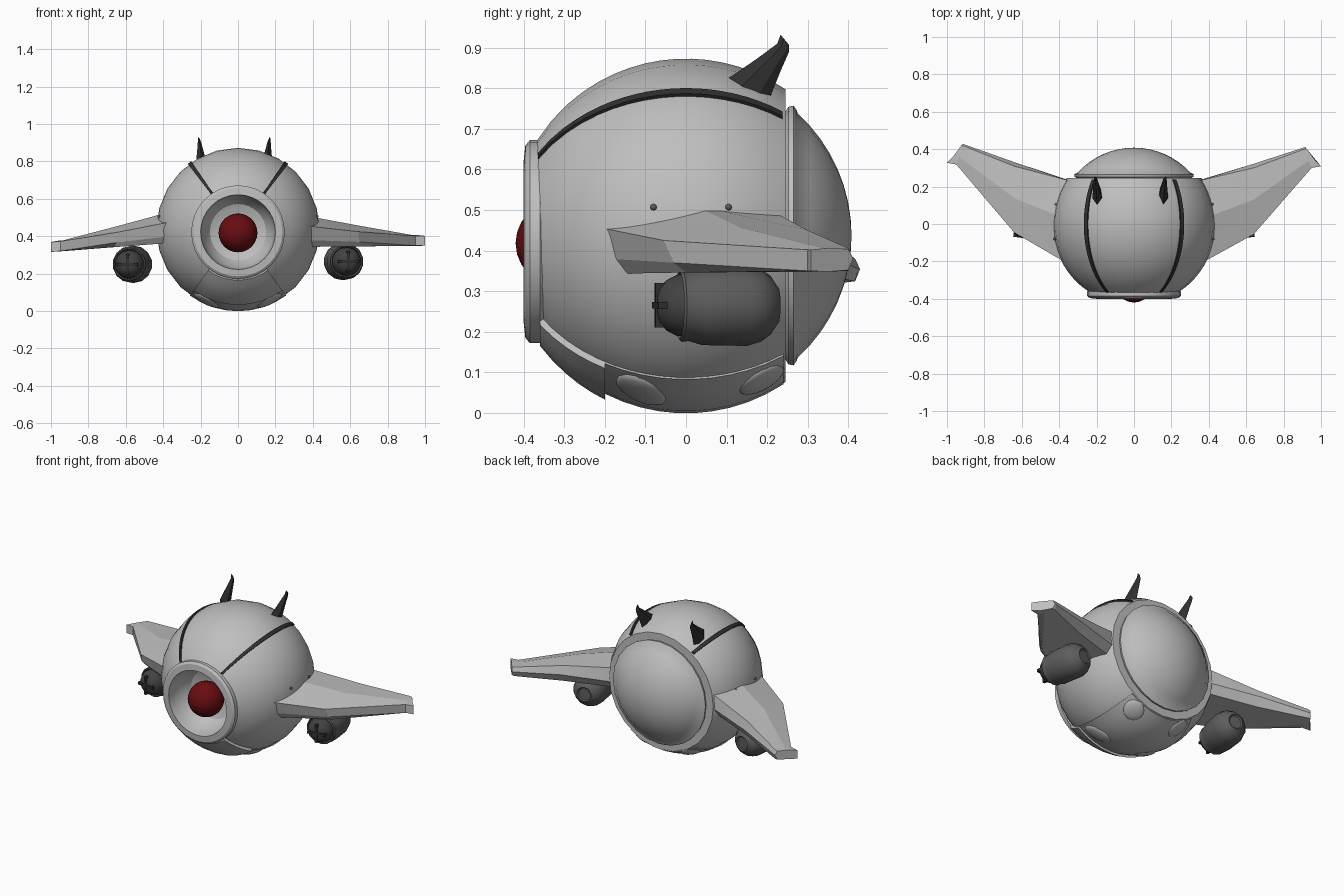
import bpy, bmesh, math
from mathutils import Matrix, Vector

if "Cube" in bpy.data.objects:
    bpy.data.objects.remove(bpy.data.objects["Cube"])

CZ = 0.437  # height of the body axis
R = 0.436   # body radius


def material(name, r, g, b):
    m = bpy.data.materials.new(name)
    m.diffuse_color = (r, g, b, 1)
    m.use_nodes = True
    m.node_tree.nodes["Principled BSDF"].inputs["Base Color"].default_value = m.diffuse_color
    return m


SHELL = material("light_grey", 0.52, 0.52, 0.52)
POD = material("dark_grey", 0.11, 0.11, 0.11)
NOSE = material("charcoal", 0.055, 0.055, 0.055)
BLACK = material("near_black", 0.03, 0.03, 0.03)
RED = material("deep_red", 0.14, 0.004, 0.006)


def finish(bm, name, mat, matrix=None, smooth=32):
    bmesh.ops.remove_doubles(bm, verts=bm.verts, dist=1e-5)
    bmesh.ops.recalc_face_normals(bm, faces=bm.faces)
    if matrix:
        bm.transform(matrix)
    me = bpy.data.meshes.new(name)
    bm.to_mesh(me)
    bm.free()
    me.materials.append(mat)
    ob = bpy.data.objects.new(name, me)
    bpy.context.collection.objects.link(ob)
    if smooth:
        bpy.ops.object.select_all(action='DESELECT')
        ob.select_set(True)
        bpy.context.view_layer.objects.active = ob
        bpy.ops.object.shade_smooth_by_angle(angle=math.radians(smooth))
    return ob


def loft(bm, rings, closed_rings=True, cap=True):
    vs = [[bm.verts.new(p) for p in ring] for ring in rings]
    n = len(vs[0])
    for a, b in zip(vs, vs[1:]):
        for i in range(n if closed_rings else n - 1):
            j = (i + 1) % n
            bm.faces.new((a[i], a[j], b[j], b[i]))
    if cap:
        bm.faces.new(vs[0])
        bm.faces.new(vs[-1])


def lathe(name, mat, profile, segs=24, center=(0, 0, CZ), turn=0, smooth=32):
    """Revolve (y, radius) points around the y axis."""
    bm = bmesh.new()
    rings = []
    for k in range(segs + 1):
        a = math.tau * k / segs + math.pi / 2
        rings.append([(r * math.cos(a), y, r * math.sin(a)) for y, r in profile])
    loft(bm, rings, closed_rings=False, cap=False)
    m = Matrix.Translation(center) @ Matrix.Rotation(turn, 4, 'Z')
    return finish(bm, name, mat, m, smooth)


def slab(name, mat, a0, a1, y0, y1, r_in, r_out, na, ny):
    """Curved plate on the body, between two angles around the y axis."""
    ys = [y0 + (y1 - y0) * i / ny for i in range(ny + 1)]
    prof = [(y, math.sqrt(r_out ** 2 - y * y)) for y in ys]
    prof += [(y, math.sqrt(r_in ** 2 - y * y)) for y in reversed(ys)]
    bm = bmesh.new()
    rings = []
    for k in range(na + 1):
        a = math.radians(a0 + (a1 - a0) * k / na)
        rings.append([(r * math.cos(a), y, r * math.sin(a)) for y, r in prof])
    loft(bm, rings)
    return finish(bm, name, mat, Matrix.Translation((0, 0, CZ)))


def ball(name, mat, center, scale, segs=16, rot=None):
    bm = bmesh.new()
    bmesh.ops.create_uvsphere(bm, u_segments=segs, v_segments=segs // 2 + 2, radius=1)
    m = Matrix.Translation(center) @ (rot or Matrix()) @ Matrix.Diagonal((*scale, 1))
    return finish(bm, name, mat, m, 60)


# Body shell, open at the front for the eye socket
ys = [-0.37 + 0.615 * i / 16 for i in range(17)]
sphere = [(y, math.sqrt(R * R - y * y)) for y in ys]
lathe("body", SHELL, [(-0.19, 0), (-0.19, 0.21)] + sphere + [(0.245, 0.29), (0.24, 0)], 24)

# Rear domed hatch with a lip
dome = [(0.408 * math.sin(t), 0.408 * math.cos(t))
        for t in [math.radians(42.5 + 47.5 * i / 8) for i in range(9)]]
dome[-1] = (0.408, 0)
lathe("rear_hatch", SHELL, [(0.235, 0), (0.235, 0.29), (0.245, 0.305), (0.252, 0.317),
                            (0.265, 0.32), (0.272, 0.31)] + dome, 24)

# Eye socket: raised ring and bowl
lathe("eye_socket", SHELL, [(-0.2, 0), (-0.2, 0.2), (-0.34, 0.235), (-0.36, 0.25), (-0.385, 0.25),
                            (-0.396, 0.237), (-0.40, 0.2), (-0.37, 0.196), (-0.30, 0.185),
                            (-0.25, 0.15), (-0.222, 0.08), (-0.215, 0)], 32, (0, 0, 0.422))
ball("eye", RED, (0, -0.316, 0.418), (0.104, 0.104, 0.104), 20)

# Dark stripes over the top, lower front plate and belly panel
for tag, a in (("right", 54), ("left", 126)):
    slab("stripe_" + tag, BLACK, a - 1.5, a + 1.5, -0.365, 0.238, 0.43, 0.441, 1, 20)
slab("chin_plate", SHELL, -126, -54, -0.36, -0.2, 0.425, 0.451, 8, 5)
slab("belly_panel", SHELL, -126, -54, -0.2, 0.24, 0.425, 0.438, 8, 10)

for s, tag in ((1, "right"), (-1, "left")):
    # Shallow belly bumps and side rivets
    for i, (y, ly) in enumerate(((-0.11, 0.08), (0.185, 0.065))):
        a = math.radians(-66)
        r = math.sqrt(R * R - y * y) - 0.008
        d = Vector((s * r * math.cos(a), y, r * math.sin(a)))
        rot = d.to_track_quat('Z', 'Y').to_matrix().to_4x4()
        ball(f"belly_bump_{tag}_{i}", SHELL, d + Vector((0, 0, CZ)), (0.06, ly, 0.018), 16, rot)
    for i, y in enumerate((-0.08, 0.105)):
        x = math.sqrt(R * R - y * y - 0.07 ** 2)
        ball(f"rivet_{tag}_{i}", POD, (s * x, y, 0.507), (0.008,) * 3, 8)

    # Wing: sections from root to flared tip, the left one drooping a little
    sections = [
        [(0.35, -0.215, 0.457), (0.35, 0.02, 0.512), (0.35, 0.232, 0.487), (0.35, 0.235, 0.40),
         (0.35, 0.2, 0.352), (0.35, -0.17, 0.343), (0.35, -0.195, 0.38)],
        [(0.64, -0.055, 0.425), (0.64, 0.13, 0.458), (0.64, 0.30, 0.45), (0.64, 0.322, 0.40),
         (0.64, 0.29, 0.35), (0.66, 0.0, 0.346), (0.65, -0.03, 0.37)],
        [(0.95, 0.30, 0.402), (0.935, 0.34, 0.406), (0.91, 0.40, 0.406), (0.905, 0.408, 0.38),
         (0.91, 0.40, 0.35), (0.935, 0.34, 0.348), (0.95, 0.30, 0.35)],
        [(1.0, 0.308, 0.402), (0.965, 0.345, 0.406), (0.925, 0.40, 0.404), (0.915, 0.412, 0.38),
         (0.925, 0.40, 0.352), (0.965, 0.345, 0.348), (1.0, 0.308, 0.35)],
    ]
    if s < 0:
        sections = [[(-x, y + 0.03 * (x - 0.35), z + 0.022 - 0.085 * (x - 0.35))
                     for x, y, z in sec] for sec in sections]
    bm = bmesh.new()
    loft(bm, sections)
    finish(bm, "wing_" + tag, SHELL, None, 12)

    # Engine pod under the wing, toed outwards
    c = (s * 0.565, 0.10, 0.265 if s > 0 else 0.25)
    turn = s * 0.15
    lathe("engine_pod_" + tag, POD, [(-0.09, 0), (-0.09, 0.078), (-0.112, 0.078), (-0.118, 0.084),
          (-0.112, 0.09), (-0.095, 0.088), (-0.06, 0.098), (0.05, 0.1), (0.085, 0.09),
          (0.11, 0.072), (0.128, 0.045), (0.122, 0.038), (0.122, 0)], 14, c, turn, 35)
    lathe("engine_nose_" + tag, NOSE, [(-0.09, 0), (-0.09, 0.078), (-0.125, 0.075), (-0.15, 0.062),
          (-0.168, 0.042), (-0.174, 0.02), (-0.174, 0)], 14, c, turn, 40)
    bm = bmesh.new()
    for size in ((0.11, 0.03, 0.016), (0.016, 0.03, 0.11)):
        bmesh.ops.create_cube(bm, size=1, matrix=Matrix.Translation((0, -0.163, 0))
                              @ Matrix.Diagonal((*size, 1)))
    finish(bm, "engine_cross_" + tag, BLACK,
           Matrix.Translation(c) @ Matrix.Rotation(turn, 4, 'Z'), 0)

    # Horn: leaf-shaped base tapering to a hooked tip
    def section(x, front, back, w):
        (y0, z0), (y1, z1) = front, back
        def at(t, k):
            return (s * (x + k * w) - 0.02, y0 + (y1 - y0) * t, z0 + (z1 - z0) * t)
        return [at(0, 0), at(0.35, 1), at(0.75, 0.8), at(1, 0), at(0.75, -0.8), at(0.35, -1)]
    bm = bmesh.new()
    loft(bm, [section(0.175, (0.10, 0.79), (0.205, 0.755), 0.024),
              section(0.177, (0.105, 0.825), (0.205, 0.772), 0.026),
              section(0.182, (0.175, 0.873), (0.232, 0.84), 0.016),
              section(0.186, (0.225, 0.91), (0.254, 0.89), 0.009),
              section(0.19, (0.233, 0.932), (0.254, 0.907), 0.003)])
    finish(bm, "horn_" + tag, BLACK, None, 20)
